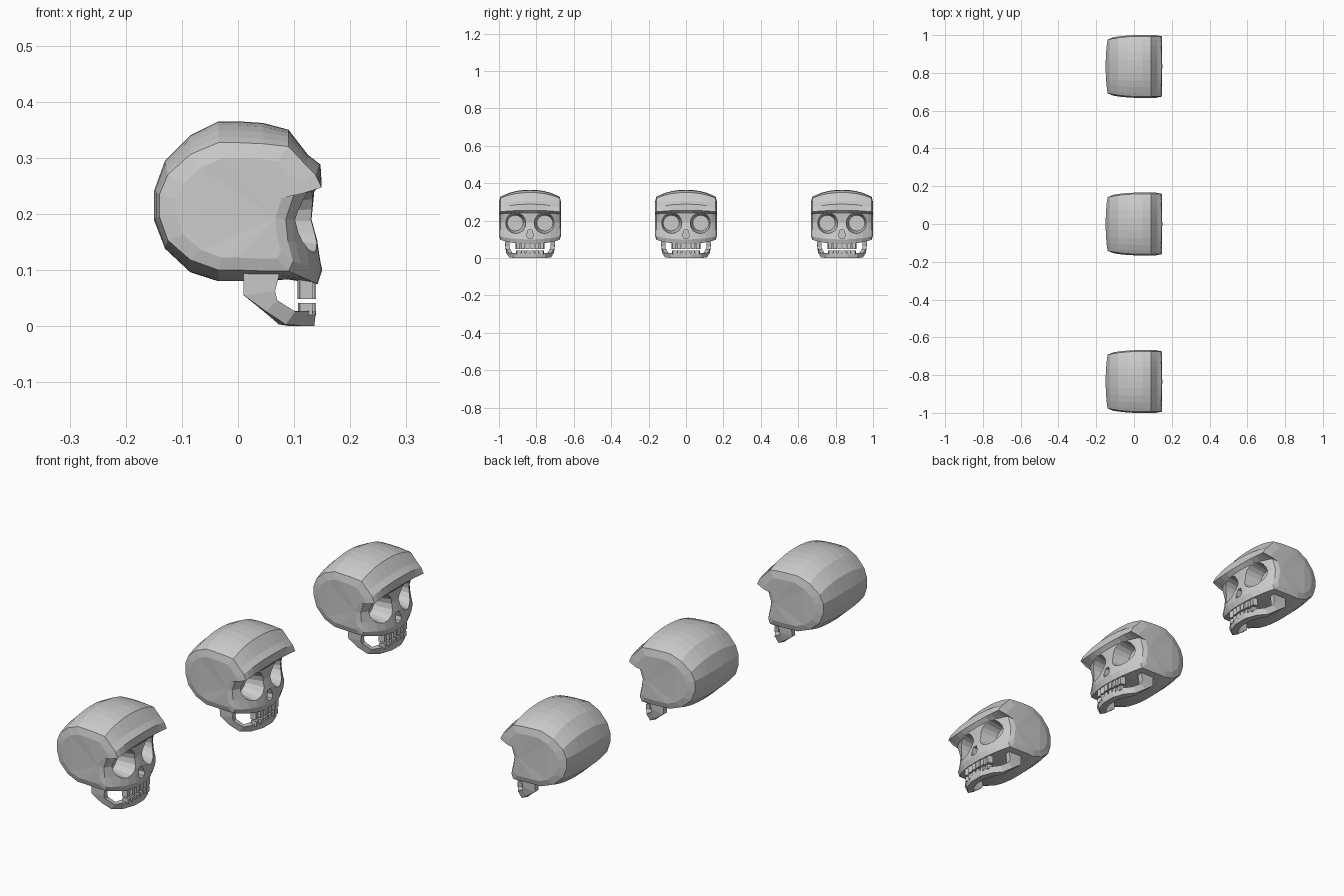
import bpy, bmesh, math
from mathutils import Matrix, Vector

if "Cube" in bpy.data.objects:
    bpy.data.objects.remove(bpy.data.objects["Cube"])


def finish(name, bm):
    bmesh.ops.recalc_face_normals(bm, faces=bm.faces)
    me = bpy.data.meshes.new(name)
    bm.to_mesh(me)
    bm.free()
    ob = bpy.data.objects.new(name, me)
    bpy.context.collection.objects.link(ob)
    return ob


def loft(name, rings):
    """Skin a row of closed rings and cap both ends."""
    bm = bmesh.new()
    vs = [[bm.verts.new(p) for p in r] for r in rings]
    n = len(vs[0])
    for a, b in zip(vs, vs[1:]):
        for i in range(n):
            j = (i + 1) % n
            bm.faces.new((a[i], a[j], b[j], b[i]))
    bm.faces.new(vs[0])
    bm.faces.new(vs[-1])
    return finish(name, bm)


# Skull outline in x, z: on the middle line and at the side edge
middle = [(0, .08), (-.035, .08), (-.085, .096), (-.13, .138), (-.15, .19),
          (-.15, .24), (-.13, .295), (-.085, .34), (-.035, .365), (0, .365),
          (.045, .362), (.09, .35), (.125, .305), (.147, .288), (.149, .255),
          (.136, .24), (.131, .19), (.142, .15), (.15, .10), (.142, .075), (.09, .083)]
edge = [(0, .10), (-.035, .10), (-.085, .118), (-.125, .153), (-.14, .195),
        (-.14, .235), (-.125, .27), (-.085, .306), (-.035, .327), (0, .327),
        (.045, .325), (.09, .32), (.12, .288), (.138, .27), (.149, .247),
        (.10, .236), (.085, .19), (.089, .15), (.098, .115), (.09, .098), (.05, .098)]
EDGE_Y = .159


def ring(y, scale=1.0):
    t = min(1, abs(y) / EDGE_Y) ** 2.3
    pts = []
    for (ax, az), (bx, bz) in zip(middle, edge):
        x = (ax + (bx - ax) * t) * scale
        z = .2 + (az + (bz - az) * t - .2) * scale
        taper = 1 - .12 * (max(0, .02 - x) / .17) ** 2
        pts.append((x, y * taper, z))
    return pts


half = [(.166, .78), (EDGE_Y, 1), (.14, 1), (.11, 1), (.075, 1), (.035, 1)]
rings = [ring(-y, s) for y, s in half] + [ring(0)] + [ring(y, s) for y, s in reversed(half)]
cranium = loft("cranium", rings)
bm = bmesh.new()
bm.from_mesh(cranium.data)
bmesh.ops.triangulate(bm, faces=[f for f in bm.faces if len(f.verts) > 4])
bm.to_mesh(cranium.data)
bm.free()

# Eye sockets and nose opening
cutters = []
for side in (-1, 1):
    bm = bmesh.new()
    m = (Matrix.Translation((.115, side * .079, .187))
         @ Matrix.Rotation(math.pi / 2, 4, 'Y') @ Matrix.Diagonal((.98, 1, 1, 1)))
    bmesh.ops.create_cone(bm, cap_ends=True, segments=16, radius1=.043,
                          radius2=.064, depth=.11, matrix=m)
    cutters.append(finish("socket_cutter", bm))
nose = [(-.013, .108), (.013, .108), (.018, .124), (.009, .15), (-.009, .15), (-.018, .124)]
cutters.append(loft("nose_cutter", [[(x, y, z) for y, z in nose] for x in (.115, .18)]))
for c in cutters:
    c.hide_render = True
    mod = cranium.modifiers.new("cut", 'BOOLEAN')
    mod.operation = 'DIFFERENCE'
    mod.object = c
    mod.solver = 'EXACT'
bpy.context.view_layer.update()
dg = bpy.context.evaluated_depsgraph_get()
cut_mesh = bpy.data.meshes.new_from_object(cranium.evaluated_get(dg))
cranium.modifiers.clear()
cranium.data = cut_mesh
for c in cutters:
    bpy.data.objects.remove(c)

# Lower jaw: lower edge x z, upper edge x z, outer y, inward offset x y
stations = [(.01, .11, .078, .11, .134, 0, .022),
            (.01, .055, .066, .062, .132, 0, .022),
            (.05, .026, .07, .046, .127, -.004, .022),
            (.085, .003, .102, .026, .112, -.012, .02),
            (.118, 0, .124, .027, .08, -.025, .012),
            (.136, 0, .139, .027, .03, -.028, .003)]


def jaw_ring(s, side):
    lx, lz, ux, uz, y, dx, dy = s
    return [(lx, side * y, lz), (ux, side * y, uz),
            (ux + dx, side * (y - dy), uz), (lx + dx, side * (y - dy), lz)]


jaw = loft("lower_jaw", [jaw_ring(s, -1) for s in stations]
           + [jaw_ring(s, 1) for s in reversed(stations)])


# Rows of teeth following the curve of the jaw
def teeth(name, z0, z1, count, pitch):
    bm = bmesh.new()
    for i in range(count):
        y = (i - (count - 1) / 2) * pitch
        m = (Matrix.Translation((.127 - 1.8 * y * y, y, (z0 + z1) / 2))
             @ Matrix.Rotation(-3 * y, 4, 'Z')
             @ Matrix.Diagonal((.023, pitch * .8, z1 - z0, 1)))
        bmesh.ops.create_cube(bm, size=1, matrix=m)
    return finish(name, bm)


parts = [cranium, jaw,
         teeth("upper_teeth", .048, .088, 6, .026),
         teeth("lower_teeth", .02, .041, 6, .025)]

# Three skulls in a row
for ob in parts:
    for y in (-.834, .834):
        copy = ob.copy()
        copy.location.y = y
        bpy.context.collection.objects.link(copy)
